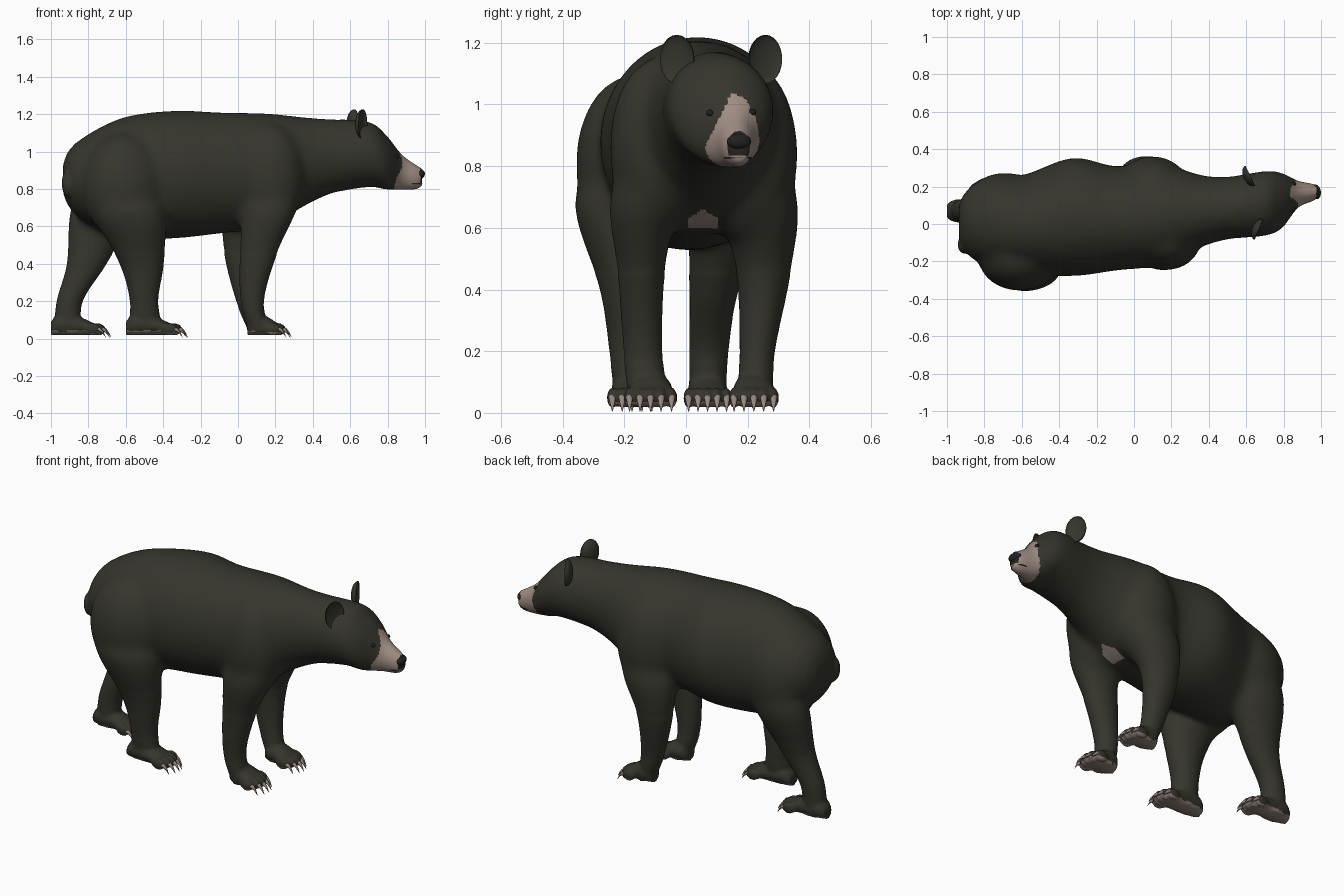
import bpy, bmesh, math
from mathutils import Matrix, Vector

if "Cube" in bpy.data.objects:
    bpy.data.objects.remove(bpy.data.objects["Cube"])


def material(name, rgb):
    m = bpy.data.materials.new(name)
    m.diffuse_color = (*rgb, 1)
    m.use_nodes = True
    m.node_tree.nodes["Principled BSDF"].inputs["Base Color"].default_value = m.diffuse_color
    return m


FUR = material("dark_fur", (0.036, 0.035, 0.026))
TAN = material("tan_muzzle", (0.36, 0.275, 0.235))
PAD = material("paw_pad", (0.25, 0.195, 0.17))
CLAW = material("claw_horn", (0.30, 0.24, 0.21))
BLACK = material("nose_black", (0.018, 0.016, 0.015))


def spline(rows, steps=6):
    """Catmull-Rom interpolation of the cross-section rows."""
    out = []
    for i in range(len(rows) - 1):
        p = [rows[max(i - 1, 0)], rows[i], rows[i + 1], rows[min(i + 2, len(rows) - 1)]]
        for s in range(steps):
            t = s / steps
            out.append([0.5 * (2 * b + (c - a) * t + (2 * a - 5 * b + 4 * c - d) * t * t
                               + (3 * b - a - 3 * c + d) * t ** 3) for a, b, c, d in zip(*p)])
    return out + [list(rows[-1])]


def loft(bm, axis, rows, sides=32):
    """Elliptical rings along x (axis 0) or z (axis 2): position, min, max, min, max."""
    rings = []
    for pos, a0, a1, b0, b1 in spline(rows):
        ring = []
        for k in range(sides):
            t = 2 * math.pi * k / sides
            a = (a0 + a1) / 2 + (a1 - a0) / 2 * math.cos(t)
            b = (b0 + b1) / 2 + (b1 - b0) / 2 * math.sin(t)
            ring.append(bm.verts.new((pos, a, b) if axis == 0 else (a, b, pos)))
        rings.append(ring)
    faces = [bm.faces.new(rings[0]), bm.faces.new(rings[-1][::-1])]
    for r, q in zip(rings, rings[1:]):
        for k in range(sides):
            n = (k + 1) % sides
            faces.append(bm.faces.new((r[k], q[k], q[n], r[n])))
    bmesh.ops.recalc_face_normals(bm, faces=faces)


def ball(bm, loc, radii, turn=0.0, seg=24):
    mat = Matrix.Translation(loc) @ Matrix.Rotation(turn, 4, 'Z') @ Matrix.Diagonal((*radii, 1))
    return bmesh.ops.create_uvsphere(bm, u_segments=seg, v_segments=seg // 2,
                                     radius=1, matrix=mat)["verts"]


def finish(bm, name, *mats):
    me = bpy.data.meshes.new(name)
    bm.to_mesh(me)
    bm.free()
    for m in mats:
        me.materials.append(m)
    for p in me.polygons:
        p.use_smooth = True
    ob = bpy.data.objects.new(name, me)
    bpy.context.collection.objects.link(ob)
    return ob


fur, claws = bmesh.new(), bmesh.new()

# Trunk, neck and head: x, y range, z range
loft(fur, 0, [
    (-.935, -.08, .1, .78, .93), (-.9, -.15, .17, .7, 1.01), (-.8, -.22, .245, .61, 1.095),
    (-.6, -.26, .26, .53, 1.188), (-.33, -.28, .355, .535, 1.22), (-.1, -.25, .31, .56, 1.21),
    (.15, -.22, .32, .595, 1.205), (.37, -.12, .26, .715, 1.183), (.52, -.08, .255, .78, 1.173),
    (.7, -.062, .282, .81, 1.157), (.79, -.022, .272, .798, 1.09), (.875, .085, .232, .795, .985),
    (.95, .12, .216, .798, .93), (.985, .14, .204, .815, .91)])

# Haunches and shoulders
ball(fur, (-.61, -.175, .81), (.225, .183, .285), seg=40)
ball(fur, (-.69, .1, .82), (.215, .175, .26), seg=40)
ball(fur, (.17, -.095, .86), (.185, .153, .29), seg=40)
ball(fur, (.1, .2, .84), (.19, .163, .3), seg=40)

# Legs: z, x range, y range
loft(fur, 2, [(.85, .07, .3, -.19, -.04), (.68, .02, .31, -.25, -.03), (.45, .008, .21, -.222, -.068),
              (.2, .012, .14, -.204, -.075), (.03, .06, .17, -.185, -.055)])
loft(fur, 2, [(.85, 0, .22, .12, .29), (.68, -.085, .24, .11, .365), (.45, -.075, .14, .163, .34),
              (.2, -.012, .13, .172, .29), (.03, .06, .16, .165, .28)])
loft(fur, 2, [(.85, -.74, -.48, -.27, -.08), (.68, -.78, -.385, -.363, -.08), (.4, -.635, -.395, -.28, -.098),
              (.2, -.58, -.425, -.25, -.105), (.03, -.585, -.4, -.23, -.12)])
loft(fur, 2, [(.85, -.85, -.6, .05, .24), (.65, -.9, -.57, .01, .26), (.4, -.915, -.7, .01, .172),
              (.2, -.97, -.828, .01, .138), (.03, -.985, -.84, .01, .13)])

# Feet: heel x, length, centre y, half width
for heel, n, y, w in [(.05, .2, -.115, .083), (.05, .2, .22, .078),
                      (-.6, .295, -.175, .078), (-1, .285, .07, .075)]:
    # sole block
    loft(fur, 0, [(heel + f * n, y - g * w, y + g * w, .018, top)
                  for f, g, top in ((0, .5, .09), (.15, .8, .13), (.5, .87, .12), (.85, .87, .075))])
    # toes and curved claws
    for k in range(-2, 3):
        ty, tx = y + k * w * .41, heel + n - .035 - .007 * k * k
        ball(fur, (tx, ty, .049), (.045, .23 * w, .034), seg=16)
        rows = []
        for s in range(5):
            f = s / 4
            r = .012 * (1 - .9 * f * f)
            zc = .05 - .045 * f * f
            rows.append((tx + .028 + .044 * f, ty - r, ty + r, zc - r, zc + r))
        loft(claws, 0, rows, 8)

# Tail
ball(fur, (-.905, -.11, .83), (.038, .05, .075))

# Fuse the furry parts into one skin
bear = finish(fur, "body", FUR)
remesh = bear.modifiers.new("fuse", 'REMESH')
remesh.mode, remesh.voxel_size, remesh.use_smooth_shade = 'VOXEL', .01, True
smooth = bear.modifiers.new("soften", 'SMOOTH')
smooth.factor, smooth.iterations = .5, 3
skin = bpy.data.meshes.new_from_object(bear.evaluated_get(bpy.context.evaluated_depsgraph_get()))
bear.modifiers.clear()
bear.data = skin

# Blend the legs into the trunk, keeping head, tail and paws crisp
bm = bmesh.new()
bm.from_mesh(skin)
for low, count in ((.16, 12), (.45, 30)):
    soft = [v for v in bm.verts if v.co.z > low and -.86 < v.co.x < .55]
    for _ in range(count):
        bmesh.ops.smooth_vert(bm, verts=soft, factor=.5, use_axis_x=True, use_axis_y=True, use_axis_z=True)
bm.to_mesh(skin)
bm.free()
skin.materials.clear()
for m in (FUR, TAN, PAD, BLACK):
    skin.materials.append(m)

# Colour muzzle, nose tip, chest patch and soles
for p in skin.polygons:
    x, y, z = p.center
    p.use_smooth = True
    p.material_index = 0
    muzzle = (x > .868 - .3 * abs(z - .92) and y > .06 + .5 * (z - .86)
              and (z < .965 or y < .21))
    chest = x > .15 and abs(y - .055) < .05 and .57 < z < .66 - .6 * abs(y - .055)
    if x > .974 and z > .832:
        p.material_index = 3
    elif muzzle or chest:
        p.material_index = 1
    elif z < .042 and p.normal.z < -.4:
        p.material_index = 2

finish(claws, "claws", CLAW)

# Cupped ears
for name, loc, turn in (("right_ear", (.668, -.03, 1.147), -.4), ("left_ear", (.622, .258, 1.147), .45)):
    bm = bmesh.new()
    for v in ball(bm, (0, 0, 0), (.038, .06, .079)):
        if v.co.x > 0:
            v.co.x *= -.5
    bm.transform(Matrix.Translation(loc) @ Matrix.Rotation(turn, 4, 'Z'))
    finish(bm, name, FUR)

# Nose and mouth line
bm = bmesh.new()
ball(bm, (.973, .172, .88), (.026, .04, .026), .15)
finish(bm, "nose", BLACK)
bm = bmesh.new()
ball(bm, (.935, .168, .827), (.052, .046, .004), .15)
finish(bm, "mouth", BLACK)

# Eyes, snapped to the face
bm = bmesh.new()
for y in (.075, .222):
    spot = min(skin.vertices, key=lambda v: (v.co - Vector((.86, y, .975))).length).co
    ball(bm, spot, (.011, .012, .011), seg=12)
finish(bm, "eyes", BLACK)
